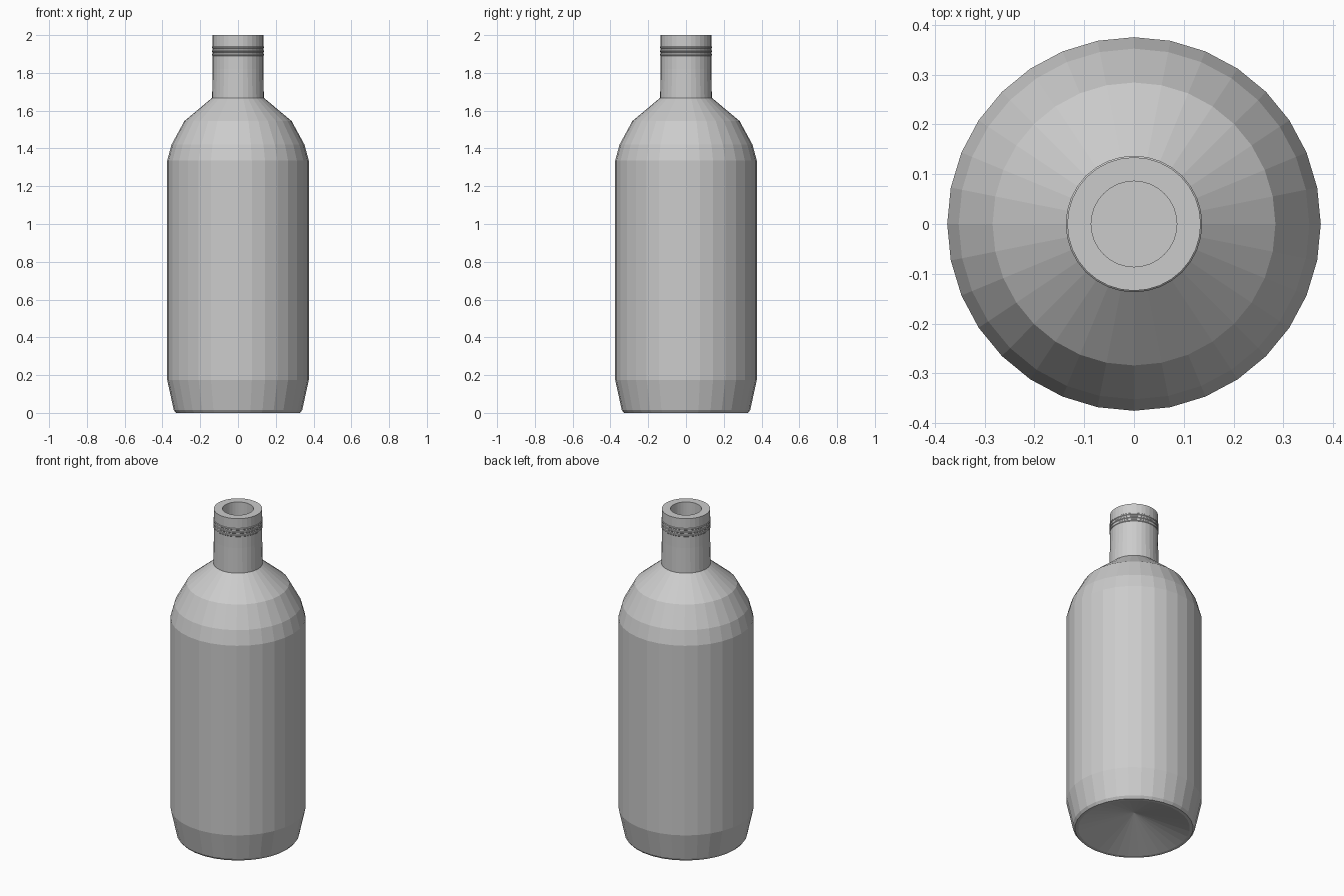
import bpy, bmesh
from math import cos, sin, pi

if "Cube" in bpy.data.objects:
    bpy.data.objects.remove(bpy.data.objects["Cube"])

SIDES = 32


def lathe(name, profile):
    """Spin an (r, z) profile about z; points with r = 0 become a single pole."""
    bm = bmesh.new()
    rings = []
    for r, z in profile:
        if r == 0:
            rings.append([bm.verts.new((0, 0, z))] * SIDES)
        else:
            rings.append([bm.verts.new((r * cos(2 * pi * i / SIDES), r * sin(2 * pi * i / SIDES), z))
                          for i in range(SIDES)])
    for a, b in zip(rings, rings[1:]):
        for i in range(SIDES):
            j = (i + 1) % SIDES
            corners = list(dict.fromkeys((a[i], a[j], b[j], b[i])))
            bm.faces.new(corners)
    bmesh.ops.recalc_face_normals(bm, faces=bm.faces)
    mesh = bpy.data.meshes.new(name)
    bm.to_mesh(mesh)
    bm.free()
    obj = bpy.data.objects.new(name, mesh)
    bpy.context.collection.objects.link(obj)
    return obj


# Body with a conical punt underneath, and the neck with its bore
bead_heights = (1.895, 1.915, 1.935)
beads = []
for z in bead_heights:
    beads += [(0.134, z - 0.006), (0.137, z - 0.003), (0.137, z + 0.003), (0.134, z + 0.006)]

lathe("bottle", [
    (0, 0.10), (0.31, 0.0), (0.328, 0.0), (0.34, 0.015),
    (0.375, 0.175), (0.375, 1.335), (0.352, 1.42), (0.284, 1.545),
    (0.137, 1.668), (0.134, 1.82),
    *beads,
    (0.134, 2.0), (0.086, 2.0), (0.086, 1.68), (0, 1.68),
])
